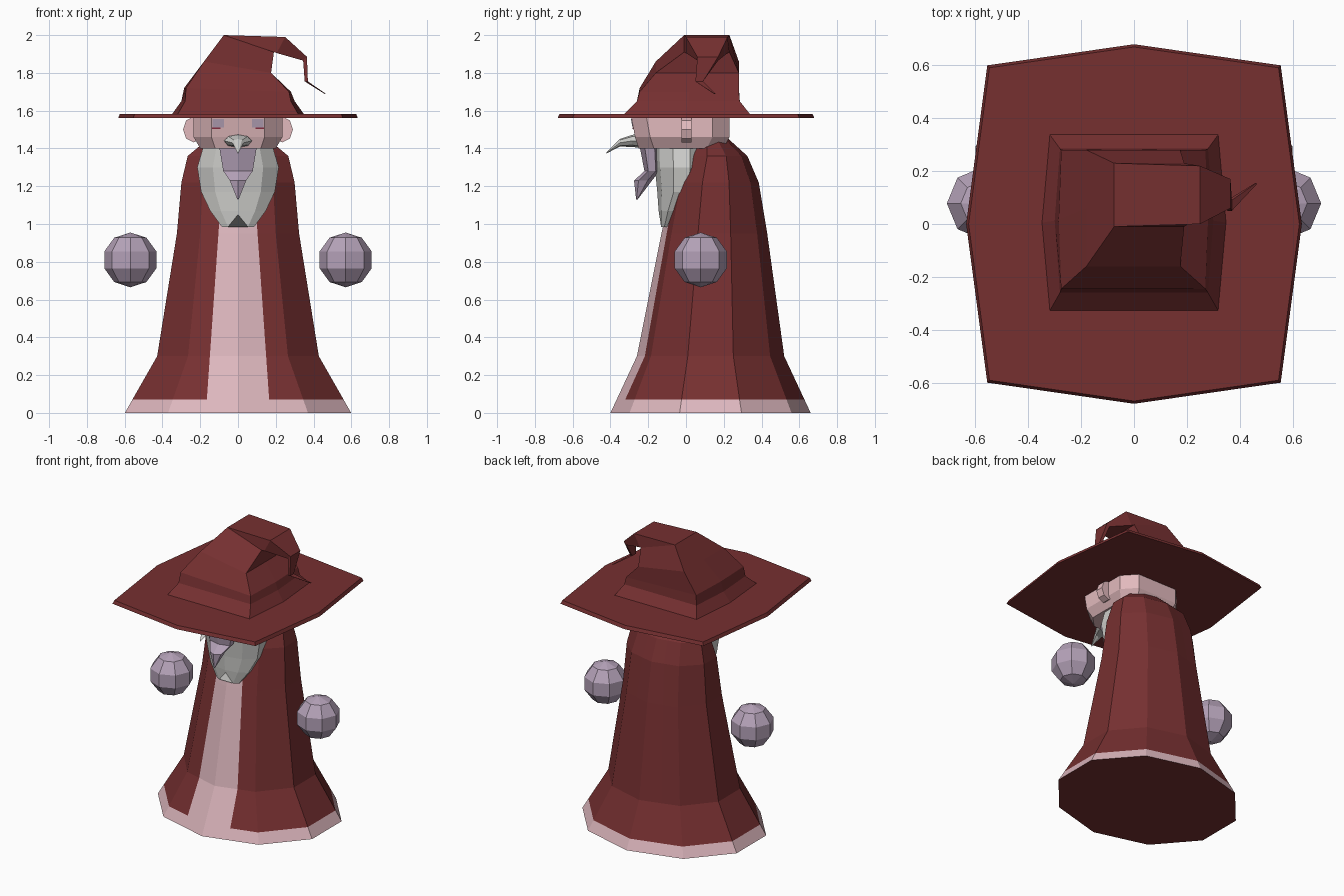
import bpy, bmesh, math
from mathutils import Vector, Matrix

if "Cube" in bpy.data.objects:
    bpy.data.objects.remove(bpy.data.objects["Cube"])


def material(name, rgb):
    m = bpy.data.materials.new(name)
    m.diffuse_color = (*rgb, 1)
    m.use_nodes = True
    m.node_tree.nodes["Principled BSDF"].inputs["Base Color"].default_value = m.diffuse_color
    return m


RED = material("dark red cloth", (0.18, 0.029, 0.030))
TRIM = material("pale pink trim", (0.72, 0.47, 0.51))
SKIN = material("pink skin", (0.76, 0.49, 0.51))
GREY = material("grey hair", (0.61, 0.61, 0.59))
LILAC = material("pale lilac", (0.46, 0.36, 0.48))
EYE = material("crimson", (0.28, 0.03, 0.06))


def finish(name, bm, *mats):
    bmesh.ops.recalc_face_normals(bm, faces=bm.faces)
    me = bpy.data.meshes.new(name)
    bm.to_mesh(me)
    bm.free()
    for m in mats:
        me.materials.append(m)
    ob = bpy.data.objects.new(name, me)
    bpy.context.collection.objects.link(ob)
    return ob


def loft(rings):
    """Skin a list of equal-length rings and cap both ends."""
    bm = bmesh.new()
    vs = [[bm.verts.new(p) for p in r] for r in rings]
    n = len(rings[0])
    for a, b in zip(vs, vs[1:]):
        for i in range(n):
            j = (i + 1) % n
            bm.faces.new((a[i], a[j], b[j], b[i]))
    bm.faces.new(vs[0])
    bm.faces.new(vs[-1])
    bmesh.ops.recalc_face_normals(bm, faces=bm.faces)
    return bm


def oval(z, rx, y0, y1, n=10):
    """Horizontal oval with a vertex at the front."""
    c, r = (y0 + y1) / 2, (y1 - y0) / 2
    return [Vector((rx * math.sin(t), c - r * math.cos(t), z))
            for t in (2 * math.pi * i / n for i in range(n))]


def upright(y, x, z, rx, rz, n=8):
    """Vertical oval facing the front."""
    return [Vector((x + rx * math.cos(t), y, z + rz * math.sin(t)))
            for t in (2 * math.pi * i / n for i in range(n))]


# robe: ten-sided flared body with front stripe and hem
bm = loft([oval(*r) for r in (
    (0, 0.63, -0.40, 0.66), (0.3, 0.45, -0.26, 0.52), (0.95, 0.34, -0.13, 0.43),
    (1.22, 0.315, -0.07, 0.385), (1.36, 0.28, 0.0, 0.325), (1.455, 0.16, 0.05, 0.22))])


def cut(co, no):
    bmesh.ops.bisect_plane(bm, geom=bm.verts[:] + bm.edges[:] + bm.faces[:],
                           plane_co=co, plane_no=no)


cut((0, 0, 0.07), (0, 0, 1))
for s in (-1, 1):
    cut((s * 0.1, 0, 1.0), (s, 0, 0.07))
bm.normal_update()
for f in bm.faces:
    c = f.calc_center_median()
    stripe = c.y < 0.13 and abs(c.x) < 0.1 + 0.07 * (1 - c.z) and c.z < 1.3
    f.material_index = int((stripe or c.z < 0.07) and f.normal.z > -0.9)
finish("robe", bm, RED, TRIM)

# beard with two points at the bottom
rings = [oval(*r) for r in (
    (1.42, 0.19, -0.17, 0.12), (1.30, 0.227, -0.165, 0.12), (1.17, 0.205, -0.152, 0.10),
    (1.07, 0.155, -0.145, 0.0), (0.985, 0.09, -0.138, -0.07))]
for p in rings[-1]:
    if abs(p.x) < 0.03:
        p.z += 0.065
finish("beard", loft(rings), GREY)

# goatee and pointed moustache
finish("goatee", loft([oval(*r, 6) for r in (
    (1.41, 0.115, -0.245, -0.14), (1.28, 0.09, -0.22, -0.14),
    (1.23, 0.05, -0.275, -0.18), (1.13, 0.004, -0.264, -0.256))]), LILAC)
finish("moustache", loft([upright(*r) for r in (
    (-0.23, 0, 1.44, 0.08, 0.038), (-0.285, 0, 1.44, 0.07, 0.032),
    (-0.35, 0, 1.43, 0.03, 0.02), (-0.42, 0, 1.377, 0.003, 0.003))]), GREY)


# head: flat-fronted block with chamfered corners
def head_ring(z, w, front, back):
    half = [(0.6 * w, front), (w, front + 0.08), (w, back - 0.09), (0.65 * w, back)]
    return [Vector((x, y, z)) for x, y in half] + \
           [Vector((-x, y, z)) for x, y in reversed(half)]


finish("head", loft([head_ring(1.40, 0.20, -0.25, 0.20),
                     head_ring(1.46, 0.235, -0.27, 0.23),
                     head_ring(1.57, 0.235, -0.29, 0.23)]), SKIN)


# eyes: thin plates on the tilted face
def plate(name, x, z, w, h, m):
    b = bmesh.new()
    y = -0.27 - (z - 1.46) * 0.02 / 0.11
    bmesh.ops.create_cube(b, size=1, matrix=Matrix.Translation((x, y, z))
                          @ Matrix.Rotation(0.18, 4, 'X')
                          @ Matrix.Diagonal((w, 0.008, h, 1)))
    finish(name, b, m)


for side, s in (("left", -1), ("right", 1)):
    plate(side + "_eyelid", s * 0.105, 1.535, 0.06, 0.045, LILAC)
    plate(side + "_eye", s * 0.115, 1.507, 0.045, 0.009, EYE)
    finish(side + "_ear", loft([upright(-0.025, s * 0.235, 1.5, 0.056, 0.068),
                                upright(0.03, s * 0.235, 1.5, 0.056, 0.068)]), SKIN)
    # floating hand
    b = bmesh.new()
    bmesh.ops.create_uvsphere(b, u_segments=8, v_segments=5, radius=0.145,
                              matrix=Matrix.Translation((s * 0.57, 0.078, 0.81)))
    finish(side + "_hand", b, LILAC)

# hat brim: eight-sided thin slab
brim = [(0, -0.68), (0.555, -0.6), (0.635, 0), (0.555, 0.6),
        (0, 0.68), (-0.555, 0.6), (-0.635, 0), (-0.555, -0.6)]
finish("hat_brim", loft([[Vector((x * k, y * k, z)) for x, y in brim]
                         for z, k in ((1.56, 1), (1.583, 0.985))]), RED)


# hat crown: boxy rings that bend over into a hooked tip
def crown_ring(xl, zl, xr, zr, y0, y1, b):
    m = (y0 + y1) / 2
    return [Vector(p) for p in ((xl, y0, zl), (xr, y0, zr), (xr + b, m, zr),
                                (xr, y1, zr), (xl, y1, zl), (xl - b, m, zl))]


finish("hat_crown", loft([crown_ring(*r) for r in (
    (-0.32, 1.58, 0.32, 1.58, -0.33, 0.34, 0.03),
    (-0.28, 1.65, 0.28, 1.65, -0.26, 0.285, 0.02),
    (-0.275, 1.72, 0.27, 1.70, -0.245, 0.28, 0.01),
    (-0.18, 1.86, 0.175, 1.80, -0.16, 0.28, 0),
    (-0.075, 2.0, 0.19, 1.91, -0.01, 0.23, 0),
    (0.25, 1.99, 0.205, 1.905, 0.0, 0.22, 0),
    (0.365, 1.885, 0.345, 1.865, 0.06, 0.17, 0),
    (0.37, 1.755, 0.353, 1.755, 0.05, 0.09, 0),
    (0.464, 1.69, 0.46, 1.688, 0.15, 0.156, 0))]), RED)
